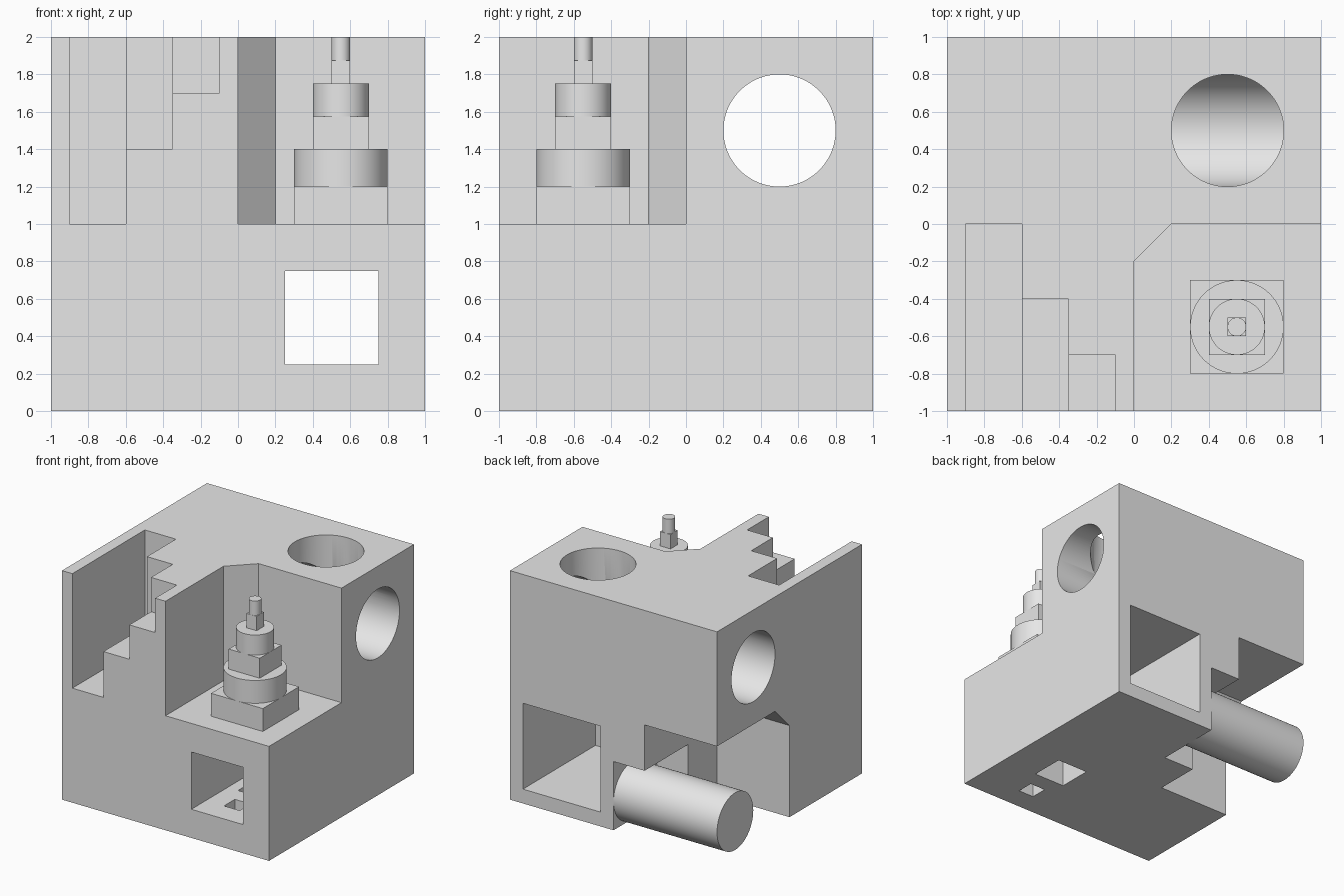
import bpy
import bmesh
import math
from mathutils import Matrix, Vector

old = bpy.data.objects.get("Cube")
if old:
    bpy.data.objects.remove(old, do_unlink=True)

grey = bpy.data.materials.new("light_grey")
grey.use_nodes = True
grey.diffuse_color = (0.8, 0.8, 0.8, 1)
grey.node_tree.nodes["Principled BSDF"].inputs["Base Color"].default_value = (0.8, 0.8, 0.8, 1)


def finish(name, bm):
    bmesh.ops.recalc_face_normals(bm, faces=bm.faces)
    mesh = bpy.data.meshes.new(name)
    bm.to_mesh(mesh)
    bm.free()
    mesh.materials.append(grey)
    obj = bpy.data.objects.new(name, mesh)
    bpy.context.collection.objects.link(obj)
    return obj


def box(name, x, y, z):
    """Box from (low, high) ranges."""
    bm = bmesh.new()
    lo, hi = Vector((x[0], y[0], z[0])), Vector((x[1], y[1], z[1]))
    bmesh.ops.create_cube(bm, size=1, matrix=Matrix.Translation((lo + hi) / 2)
                          @ Matrix.Diagonal((*(hi - lo), 1)))
    return finish(name, bm)


def cylinder(name, start, end, radius):
    """Cylinder between two points."""
    bm = bmesh.new()
    a, b = Vector(start), Vector(end)
    turn = (b - a).to_track_quat("Z", "Y").to_matrix().to_4x4()
    bmesh.ops.create_cone(bm, cap_ends=True, segments=96, radius1=radius, radius2=radius,
                          depth=(b - a).length, matrix=Matrix.Translation((a + b) / 2) @ turn)
    return finish(name, bm)


def prism(name, points, extrude):
    """Flat outline swept along a vector."""
    bm = bmesh.new()
    face = bm.faces.new([bm.verts.new(p) for p in points])
    top = bmesh.ops.extrude_face_region(bm, geom=[face])["geom"]
    bmesh.ops.translate(bm, vec=extrude, verts=[v for v in top if isinstance(v, bmesh.types.BMVert)])
    return finish(name, bm)


def activate(obj):
    bpy.ops.object.select_all(action="DESELECT")
    obj.select_set(True)
    bpy.context.view_layer.objects.active = obj


def smooth(obj):
    activate(obj)
    bpy.ops.object.shade_smooth_by_angle(angle=math.radians(30))


OUT = 1.1    # cutters run past the sides
TOP = 2.1

body = box("block_body", (-1, 1), (-1, 1), (0, 2))

# Chamfered notches: upper front corner and lower back corner
corner = [(0, -OUT), (OUT, -OUT), (OUT, 0), (0.2, 0), (0, -0.2)]
under = [(0, -0.1), (OUT, -0.1), (OUT, 1), (0.2, 1), (0, 0.8)]
cutters = [
    prism("corner_cutter", [(x, y, 1) for x, y in corner], (0, 0, TOP - 1)),
    prism("under_cutter", [(-OUT, y, z) for y, z in under], (OUT - 0.3, 0, 0)),
    box("under_step_cutter", (-0.5, 0), (0.4, OUT), (-0.1, 0.6)),
]

# Stair-stepped slot in the top
for x, back, floor in [((-0.9, -0.6), 0, 1), ((-0.7, -0.35), -0.4, 1.4), ((-0.45, -0.1), -0.7, 1.7)]:
    cutters.append(box("stair_cutter", x, (-OUT, back), (floor, TOP)))

# Square tunnel, wider at the back, with two openings in its floor
cutters += [
    box("tunnel_cutter", (0.25, 0.75), (-OUT, 0.1), (0.25, 0.75)),
    box("wide_tunnel_cutter", (0.125, 0.875), (0, OUT), (0.125, 0.875)),
    box("small_drain_cutter", (0.425, 0.575), (-0.8, -0.65), (-0.1, 0.4)),
    box("large_drain_cutter", (0.35, 0.65), (-0.5, -0.2), (-0.1, 0.4)),
]

# Round holes: one right across, one down into it
cutters += [
    cylinder("cross_hole_cutter", (-OUT, 0.5, 1.5), (OUT, 0.5, 1.5), 0.3),
    cylinder("down_hole_cutter", (0.5, 0.5, 1.5), (0.5, 0.5, TOP), 0.3),
]

for cutter in cutters:
    activate(body)
    mod = body.modifiers.new("cut", "BOOLEAN")
    mod.operation = "DIFFERENCE"
    mod.solver = "EXACT"
    mod.object = cutter
    bpy.ops.object.modifier_apply(modifier=mod.name)
    bpy.data.objects.remove(cutter, do_unlink=True)
smooth(body)

# Tower of alternating square and round tiers
c = 0.55
for name, r, z0, z1, z2 in [("lower", 0.25, 1, 1.2, 1.4), ("middle", 0.15, 1.4, 1.575, 1.75),
                            ("upper", 0.05, 1.75, 1.875, 2)]:
    box(f"tower_{name}_square", (c - r, c + r), (-c - r, -c + r), (z0, z1))
    smooth(cylinder(f"tower_{name}_round", (c, -c, z1), (c, -c, z2), r))

# Peg lying in the lower back notch
smooth(cylinder("side_peg", (0, 0.75, 0.25), (-1, 0.75, 0.25), 0.25))
